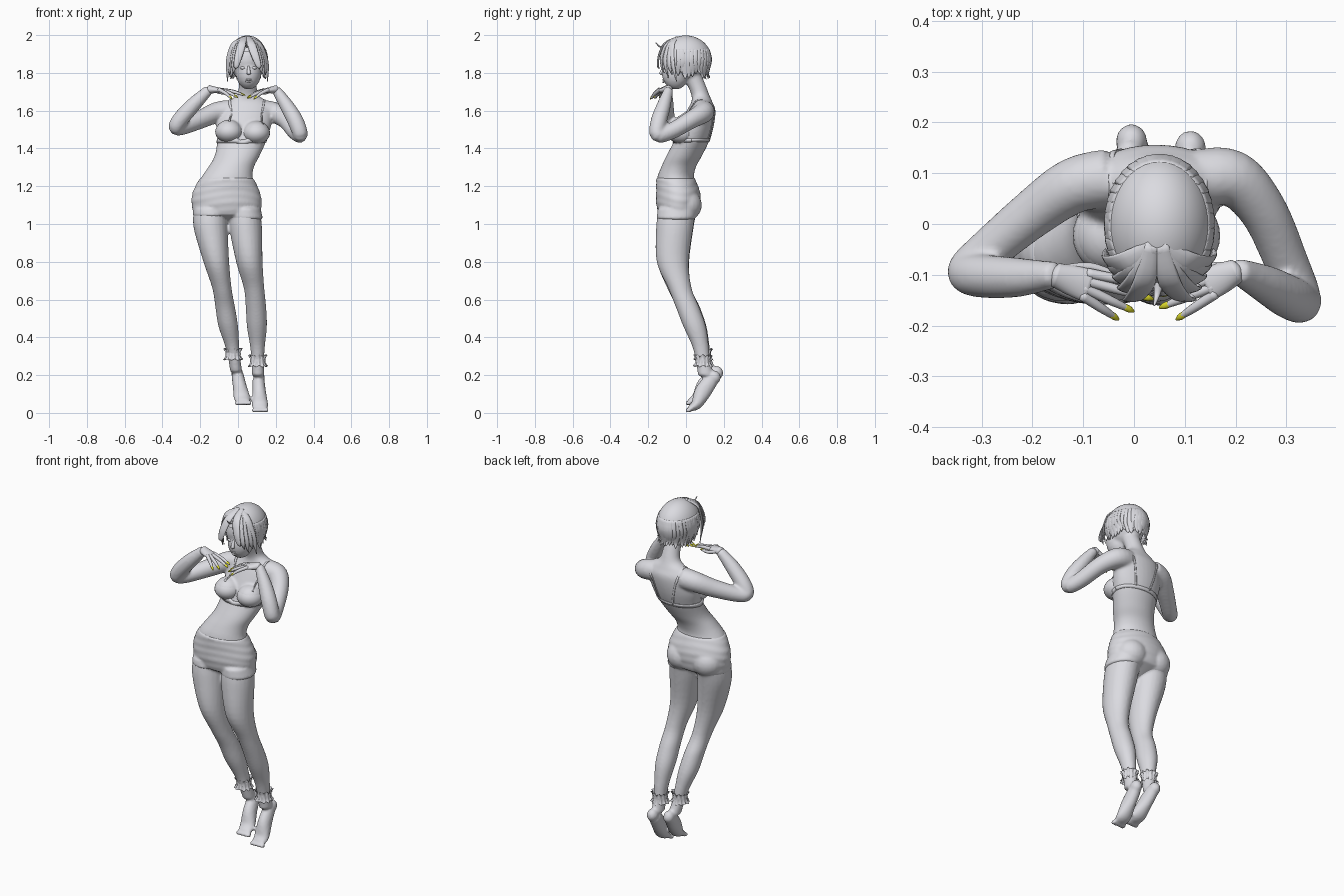
import bpy, bmesh, math, random
from mathutils import Vector, Matrix

random.seed(4)
Z = Vector((0, 0, 1))


def material(name, col):
    m = bpy.data.materials.new(name)
    m.diffuse_color = (*col, 1)
    return m


GREY = material("soft grey", (0.71, 0.71, 0.75))
YELLOW = material("nail yellow", (0.90, 0.87, 0.03))


def spline(pts, steps):
    """Catmull-Rom through points of any dimension."""
    out = []
    for i in range(len(pts) - 1):
        p = [pts[max(i - 1, 0)], pts[i], pts[i + 1], pts[min(i + 2, len(pts) - 1)]]
        for k in range(steps):
            t = k / steps
            out.append([0.5 * (2 * b + (c - a) * t + (2 * a - 5 * b + 4 * c - d) * t * t
                               + (3 * b - a - 3 * c + d) * t ** 3) for a, b, c, d in zip(*p)])
    out.append(list(pts[-1]))
    return out


def tube(bm, pts, ref=(1, 0, 0), n=20, steps=5, flat=False, ripple=0.0):
    """Closed tube through (x, y, z, radius along ref, other radius)."""
    path = spline(pts, steps)
    pos = [Vector(p[:3]) for p in path]
    rings, ends = [], []
    for i, p in enumerate(path):
        t = (pos[min(i + 1, len(pos) - 1)] - pos[max(i - 1, 0)]).normalized()
        if flat:
            t = Z if t.z > 0 else -Z
        u = Vector(ref)
        u = (u - t * u.dot(t)).normalized()
        v = t.cross(u)
        ring = []
        for k in range(n):
            a = 2 * math.pi * k / n
            s = 1 + ripple * math.sin(pos[i].z * 150 + 2.5 * math.sin(2 * a + 1))
            ring.append(bm.verts.new(pos[i] + (u * math.cos(a) * p[3] + v * math.sin(a) * p[4]) * s))
        rings.append(ring)
        if i in (0, len(path) - 1):
            ends.append(bm.verts.new(pos[i] + t * min(p[3], p[4]) * (0.6 if i else -0.6)))
    for r, q in zip(rings, rings[1:]):
        for k in range(n):
            bm.faces.new((r[k], r[(k + 1) % n], q[(k + 1) % n], q[k]))
    for k in range(n):
        bm.faces.new((ends[0], rings[0][(k + 1) % n], rings[0][k]))
        bm.faces.new((ends[1], rings[-1][k], rings[-1][(k + 1) % n]))


def ball(bm, c, r, seg=24):
    return bmesh.ops.create_uvsphere(bm, u_segments=seg, v_segments=seg // 2, radius=1,
                                     matrix=Matrix.Translation(c) @ Matrix.Diagonal((*r, 1)))["verts"]


def finish(name, bm, mat=GREY, voxel=0, smooth=0, wrap=None):
    bmesh.ops.recalc_face_normals(bm, faces=bm.faces)
    me = bpy.data.meshes.new(name)
    bm.to_mesh(me)
    bm.free()
    me.materials.append(mat)
    ob = bpy.data.objects.new(name, me)
    bpy.context.collection.objects.link(ob)
    if voxel:
        m = ob.modifiers.new("union", "REMESH")
        m.mode, m.voxel_size = "VOXEL", voxel
        m = ob.modifiers.new("soften", "SMOOTH")
        m.factor, m.iterations = 0.5, smooth
    if wrap:
        m = ob.modifiers.new("wrap", "SHRINKWRAP")
        m.target, m.offset = wrap, 0.003
        m = ob.modifiers.new("thick", "SOLIDIFY")
        m.thickness = 0.003
    bpy.ops.object.select_all(action="DESELECT")
    ob.select_set(True)
    bpy.context.view_layer.objects.active = ob
    bpy.ops.object.convert(target="MESH")
    bpy.ops.object.shade_smooth()
    return ob


# Body: torso, neck, head, arms, legs and feet fused into one skin
pelvis = [(-.06, -.04, 1.05, .168, .10), (-.06, -.04, 1.11, .181, .113),
          (-.062, -.042, 1.17, .172, .111), (-.06, -.055, 1.24, .139, .098)]
torso = pelvis + [(-.037, -.04, 1.30, .121, .092), (-.005, -.01, 1.36, .119, .094),
                  (.02, .03, 1.44, .130, .093), (.03, .057, 1.52, .145, .090),
                  (.045, .080, 1.60, .140, .076), (.05, .084, 1.645, .11, .056),
                  (.05, .077, 1.68, .06, .048), (.052, .058, 1.73, .047, .048), (.052, .025, 1.80, .048, .052)]
legs = [[(-.145, -.042, 1.08, .088, .10), (-.145, -.058, .98, .090, .098), (-.115, -.068, .80, .068, .085),
         (-.085, -.035, .66, .051, .064), (-.068, .012, .56, .052, .062), (-.052, .048, .46, .052, .060),
         (-.032, .080, .36, .038, .044), (-.02, .096, .29, .032, .038), (-.010, .12, .22, .032, .042)],
        [(.035, -.045, 1.08, .08, .10), (.041, -.06, .98, .086, .098), (.06, -.070, .80, .070, .085),
         (.085, -.032, .66, .054, .062), (.095, .008, .56, .054, .062), (.10, .045, .46, .053, .060),
         (.103, .075, .36, .040, .045), (.105, .09, .28, .033, .038), (.107, .105, .20, .033, .042)]]
feet = [[(-.003, .150, .205, .032, .038), (.008, .100, .145, .036, .044),
         (.020, .062, .085, .043, .030), (.028, .02, .060, .038, .015)],
        [(.108, .135, .175, .032, .038), (.112, .090, .112, .036, .044),
         (.116, .056, .047, .043, .030), (.118, .02, .022, .038, .015)]]
heels = [(-.005, .163, .212), (.111, .150, .188)]
arms = [[(-.05, .09, 1.600, .058, .058), (-.12, .075, 1.588, .055, .055), (-.20, .02, 1.552, .048, .048),
         (-.29, -.055, 1.515, .042, .042), (-.328, -.092, 1.513, .040, .040), (-.30, -.102, 1.56, .043, .043),
         (-.23, -.105, 1.637, .039, .039), (-.155, -.10, 1.710, .026, .026)],
        [(.13, .09, 1.600, .058, .058), (.195, .090, 1.588, .055, .055), (.255, .025, 1.55, .047, .047),
         (.302, -.08, 1.49, .043, .043), (.330, -.150, 1.472, .040, .040), (.307, -.145, 1.54, .043, .043),
         (.262, -.12, 1.62, .038, .038), (.203, -.092, 1.710, .025, .025)]]
bm = bmesh.new()
tube(bm, torso, n=32, flat=True)
for leg, foot, heel, arm in zip(legs, feet, heels, arms):
    tube(bm, leg, n=24, flat=True)
    tube(bm, foot)
    ball(bm, heel, (.031, .034, .036))
    tube(bm, arm, ref=(.3, .9, .1))
    for k in range(5):
        x, y, z = foot[-1][:3]
        ball(bm, (x + (k - 2) * .017, y - .008, z - .008), (.011, .016, .013), 12)
for x in (-.14, .02):
    ball(bm, (x, -.005, 1.10), (.085, .085, .085))
for x, z in ((-.048, 1.492), (.097, 1.486)):
    ball(bm, (x, -.022, z), (.070, .072, .060))
ball(bm, (.05, -.01, 1.865), (.092, .115, .115))
ball(bm, (.056, -.055, 1.80), (.067, .073, .088))
body = finish("body", bm, voxel=.0075, smooth=4)

# Face: nose, smiling lips, closed eyelids and ears
bm = bmesh.new()
tube(bm, [(.056, -.118, 1.835, .006, .005), (.057, -.133, 1.795, .011, .010)], n=12)
for z, up in ((1.764, .004), (1.751, .012)):
    tube(bm, [(.032, -.108, z + up, .003, .003), (.057, -.120, z, .005, .005),
              (.082, -.108, z + up, .003, .003)], ref=(0, 0, 1), n=10)
for s in (-1, 1):
    ball(bm, (.056 + s * .028, -.112, 1.826), (.017, .010, .008), 14)
    ball(bm, (.05 + s * .088, .0, 1.835), (.010, .020, .030), 14)
finish("face_features", bm)

# Hair: cap, jagged layered locks round the head and a parted fringe
hc = Vector((.05, -.002, 1.872))
bm = bmesh.new()
ball(bm, hc, (.106, .138, .126), 40)
bmesh.ops.delete(bm, geom=[v for v in bm.verts if (v.co.y < -.07 and v.co.z < 1.90) or v.co.z < 1.80], context="VERTS")
finish("hair_cap", bm)
bm = bmesh.new()
for k in range(26):
    a = math.radians(-30 + 240 * k / 25)
    low = -random.uniform(.62, 1.08)
    out = random.uniform(-.004, .010) + .006 * math.sin(a)
    pts = []
    for j, (w, f) in enumerate(((.018, 0), (.024, .3), (.024, .55), (.013, .8), (.002, 1))):
        e = .45 + (low - .45) * f
        ce = max(math.cos(e), .87) if e < 0 else math.cos(e)
        o = out if j == 4 else 0
        pts.append((hc.x + (.104 * ce + o) * math.cos(a), hc.y + (.135 * ce + o) * math.sin(a),
                    hc.z + .121 * math.sin(e), w, .005 if j < 4 else .002))
    tube(bm, pts, ref=(-math.sin(a), math.cos(a), 0), n=8, steps=3)
tips = (1.825, 1.80, 1.775, 1.79, 1.755)
for s in (-1, 1):
    for k in range(5):
        tube(bm, [(.045 + s * .010, -.045, 1.989, .014, .005),
                  (.045 + s * (.024 + .010 * k), -.112 + .009 * k, 1.956, .022, .006),
                  (.047 + s * (.044 + .012 * k), -.143 + .016 * k, 1.892, .021, .006),
                  (.05 + s * (.060 + .011 * k), -.148 + .020 * k, 1.835, .014, .005),
                  (.05 + s * (.062 + .011 * k), -.138 + .022 * k, tips[k], .002, .002)],
             ref=(1, s * .3 * k, 0), n=10)
tube(bm, [(.05, -.11, 1.94, .010, .005), (.045, -.14, 1.94, .006, .004), (.04, -.16, 1.96, .002, .002)], n=8)
finish("hair_locks", bm)

# Hands with spread fingers, and pointed nails
bm, nails = bmesh.new(), bmesh.new()
hands = [((-.155, -.10, 1.712), (-.088, -.122, 1.708),
          [(-.030, -.188, 1.660), (.000, -.172, 1.668), (.038, -.148, 1.680), (.030, -.120, 1.684)],
          [(-.135, -.09, 1.71), (-.085, -.085, 1.695), (-.02, -.105, 1.688)]),
         ((.203, -.092, 1.712), (.143, -.120, 1.706),
          [(.083, -.188, 1.660), (.050, -.165, 1.664), (.048, -.140, 1.668), (.062, -.115, 1.676)],
          [(.185, -.085, 1.71), (.145, -.085, 1.695), (.085, -.10, 1.688)])]
for wrist, knuckle, tips, thumb in hands:
    w, kn = Vector(wrist), Vector(knuckle)
    side = Z.cross(kn - w).normalized()
    if side.dot(Vector(tips[0]) - Vector(tips[3])) < 0:
        side = -side
    tube(bm, [(*w, .024, .023), (*w.lerp(kn, .5), .030, .017), (*kn, .033, .012)], ref=side)
    fingers = []
    for i, tip in enumerate(tips):
        base, tip = kn + side * (.024 - .016 * i), Vector(tip)
        fingers.append((base - (tip - base) * .1, base.lerp(tip, .5) + Z * .006, tip))
    fingers.append(tuple(Vector(p) for p in thumb))
    for base, mid, tip in fingers:
        d = (tip - mid).normalized()
        end = tip - d * .012
        tube(bm, [(*base, .0105, .0105), (*mid, .0090, .0090), (*end, .0060, .0058)], ref=side, n=12)
        tube(nails, [(*(tip - d * .022 + Z * .003), .0068, .0045), (*(tip - d * .010 + Z * .002), .0062, .0045),
                     (*tip, .002, .0015)], ref=side, n=10)
finish("hands", bm)
finish("nails", nails, YELLOW)

# Shorts: pelvis and thigh tops, slightly enlarged and wrinkled
bm = bmesh.new()
grow = lambda p, g: (*p[:3], p[3] + g, p[4] + g)
tube(bm, [grow(p, .005) for p in pelvis], n=48, steps=12, flat=True, ripple=.009)
for leg, hem in zip(legs, (1.045, 1.03)):
    x, y, z, a, b = leg[1]
    tube(bm, [grow(leg[0], .005), (x, y + .008, hem, a + .005, b + .005)], n=32, flat=True)
for x in (-.14, .02):
    ball(bm, (x, -.005, 1.10), (.090, .089, .085))
finish("shorts", bm, voxel=.0075, smooth=4)

# Bra: cups, and band and straps laid on the skin
bm = bmesh.new()
for x, z in ((-.048, 1.488), (.097, 1.482)):
    ball(bm, (x, -.023, z), (.0725, .0745, .058), 28)
finish("bra_cups", bm)


def ribbon(name, pts, width, across, steps=8):
    bm, across = bmesh.new(), Vector(across) * width / 2
    rows = [[bm.verts.new(Vector(p) + across * s) for s in (-1, 1)] for p in spline(pts, steps)]
    for r, q in zip(rows, rows[1:]):
        bm.faces.new((r[0], r[1], q[1], q[0]))
    finish(name, bm, wrap=body)


ribbon("bra_band", [(.02 + .14 * math.cos(a), .03 + .105 * math.sin(a), 1.44)
                    for a in (i * math.pi / 6 for i in range(13))], .022, (0, 0, 1))
for x in (-.045, .14):
    ribbon("bra_strap", [(x, -.06, 1.54), (x, -.01, 1.61), (x, .075, 1.66), (x * .9, .15, 1.60),
                         (x * .7 + .01, .15, 1.52), (x * .5 + .02, .13, 1.445)], .010, (1, 0, 0))

# Frilled anklets: two wavy skirts round a band
for name, (x, y, z) in (("left_anklet", (-.026, .092, .312)), ("right_anklet", (.105, .09, .277))):
    bm = bmesh.new()
    N = 72
    rings = []
    for dz, r, wave in ((.028, .046, .006), (.010, .038, .002), (0, .041, .0), (-.010, .038, .002), (-.030, .048, .006)):
        rings.append([bm.verts.new((x + (r + wave * math.sin(12 * t)) * math.cos(t),
                                    y + (r + wave * math.sin(12 * t)) * math.sin(t),
                                    z + dz + wave * .6 * math.cos(9 * t)))
                      for t in (2 * math.pi * k / N for k in range(N))])
    for r, q in zip(rings, rings[1:]):
        for k in range(N):
            bm.faces.new((r[k], r[(k + 1) % N], q[(k + 1) % N], q[k]))
    finish(name, bm)
